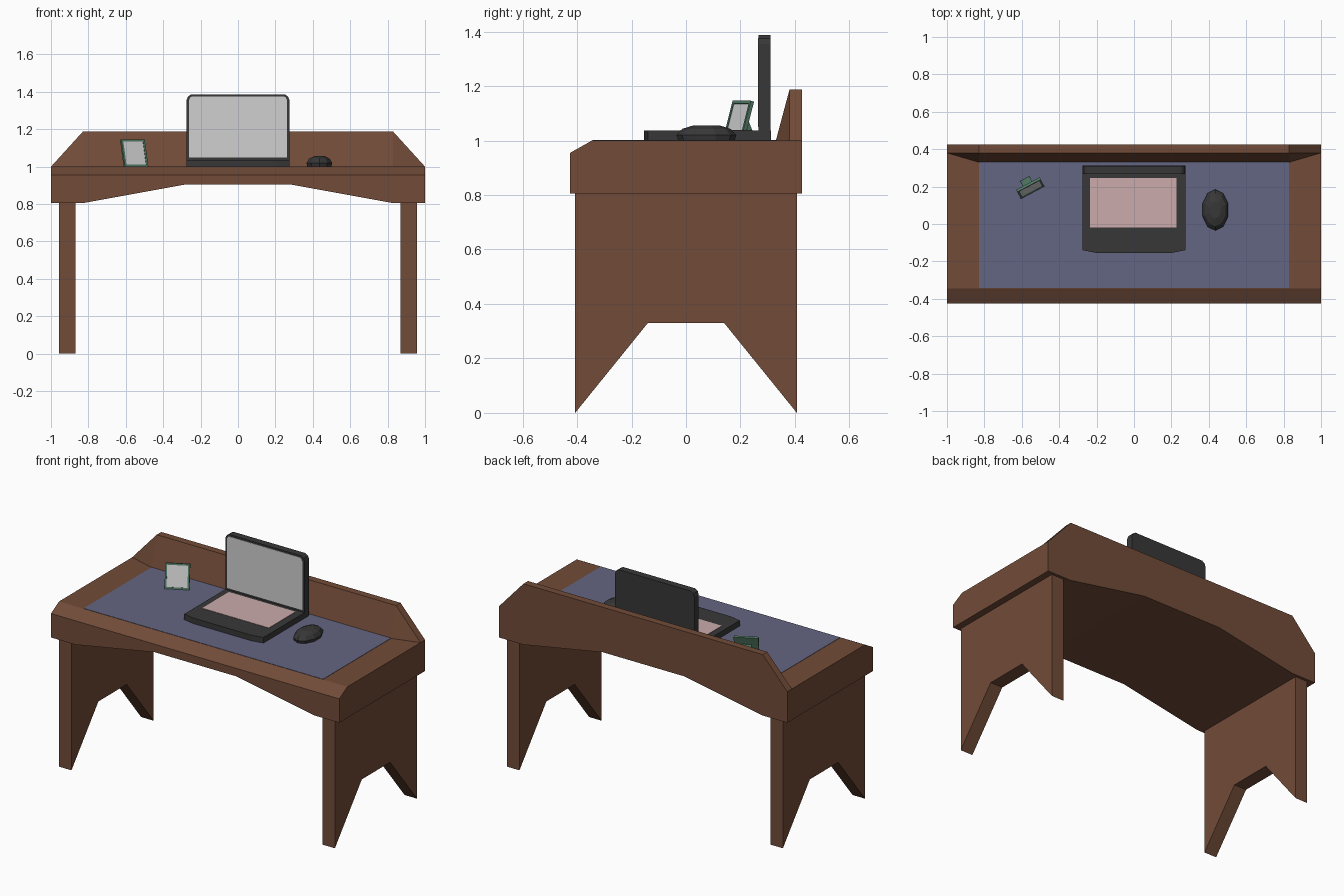
import bpy, bmesh
from math import radians, sin, cos, pi
from mathutils import Matrix, Vector

if "Cube" in bpy.data.objects:
    bpy.data.objects.remove(bpy.data.objects["Cube"], do_unlink=True)


def material(name, r, g, b):
    m = bpy.data.materials.new(name)
    m.use_nodes = True
    m.diffuse_color = (r, g, b, 1)
    m.node_tree.nodes["Principled BSDF"].inputs["Base Color"].default_value = (r, g, b, 1)
    return m


WOOD = material("brown wood", 0.17, 0.072, 0.04)
BLUE = material("blue desk pad", 0.127, 0.133, 0.225)
DARK = material("dark plastic", 0.038, 0.039, 0.038)
PINK = material("pink keys", 0.6, 0.41, 0.41)
GREY = material("pale screen", 0.63, 0.63, 0.63)
GREEN = material("green frame", 0.08, 0.19, 0.125)


def finish(name, bm, mat, matrix=None):
    bmesh.ops.recalc_face_normals(bm, faces=bm.faces)
    mesh = bpy.data.meshes.new(name)
    bm.to_mesh(mesh)
    bm.free()
    mesh.materials.append(mat)
    ob = bpy.data.objects.new(name, mesh)
    if matrix:
        ob.matrix_world = matrix
    bpy.context.collection.objects.link(ob)
    return ob


def prism(points, axis, lo, hi):
    """Extrude a 2D profile along one axis; the other two axes stay in order."""
    bm = bmesh.new()

    def put(p, d):
        co = list(p)
        co.insert("xyz".index(axis), d)
        return bm.verts.new(co)
    a = [put(p, lo) for p in points]
    b = [put(p, hi) for p in points]
    bm.faces.new(a)
    bm.faces.new(b)
    for i in range(len(a)):
        j = (i + 1) % len(a)
        bm.faces.new((a[i], a[j], b[j], b[i]))
    return bm


def box(x0, x1, y0, y1, z0, z1):
    return prism([(x0, y0), (x1, y0), (x1, y1), (x0, y1)], "z", z0, z1)


def mirrored(half):
    """Complete a right-hand outline across the first axis."""
    return half + [(-x, y) for x, y in reversed(half)]


# Desk top: arched apron with a sloping front edge
bm = prism(mirrored([(0.28, 0.905), (0.83, 0.805), (1, 0.805), (1, 1)]), "y", -0.425, 0.425)
cut = bmesh.ops.bisect_plane(bm, geom=bm.verts[:] + bm.edges[:] + bm.faces[:],
                             plane_co=(0, -0.345, 1), plane_no=(0, -0.045, 0.08),
                             clear_outer=True)
bmesh.ops.edgeloop_fill(bm, edges=[e for e in cut["geom_cut"] if isinstance(e, bmesh.types.BMEdge)])
finish("desk_top", bm, WOOD)
finish("desk_pad", box(-0.83, 0.83, -0.343, 0.335, 0.998, 1.002), BLUE)

# Back board: upright with a leaning front face and clipped corners
bm = bmesh.new()
back = mirrored([(1, 1), (0.83, 1.187)])
rear = [bm.verts.new((x, 0.425, z)) for x, z in back]
front = [bm.verts.new((x, 0.38, z)) for x, z in back]
foot_l, foot_r = [bm.verts.new((x, 0.33, 1)) for x in (0.83, -0.83)]
bm.faces.new(rear)
for i in range(3):
    bm.faces.new((rear[i], rear[i + 1], front[i + 1], front[i]))
bm.faces.new((front[0], front[1], foot_l))
bm.faces.new((front[3], front[2], foot_r))
bm.faces.new((front[1], front[2], foot_r, foot_l))
bm.faces.new((rear[0], front[0], foot_l, foot_r, front[3], rear[3]))
finish("back_board", bm, WOOD)

# Legs: side panels with a notch at the floor
leg = mirrored([(0.14, 0.33), (0.407, 0), (0.407, 0.81)])
finish("left_leg", prism(leg, "x", 0.87, 0.957), WOOD)
finish("right_leg", prism(leg, "x", -0.957, -0.87), WOOD)

# Laptop
base = mirrored([(0.2, -0.155), (0.275, -0.14), (0.275, 0.312)])
finish("laptop_base", prism(base, "z", 1, 1.037), DARK)
finish("laptop_keys", box(-0.235, 0.228, -0.02, 0.245, 1.035, 1.039), PINK)
lid = mirrored([(0.275, 1.03), (0.275, 1.355), (0.268, 1.375), (0.25, 1.387)])
finish("laptop_lid", prism(lid, "y", 0.267, 0.311), DARK)
screen = mirrored([(0.262, 1.05), (0.262, 1.355), (0.257, 1.368), (0.247, 1.376)])
finish("laptop_screen", prism(screen, "y", 0.264, 0.268), GREY)

# Mouse: faceted dome built from stacked rings
bm = bmesh.new()
rings = []
for z, s in ((1, 0.94), (1.02, 1), (1.043, 0.8), (1.056, 0.42)):
    rings.append([bm.verts.new((0.435 + 0.072 * s * sin(k * pi / 5),
                                0.075 + 0.11 * s * cos(k * pi / 5), z)) for k in range(10)])
for lower, upper in zip(rings, rings[1:]):
    for k in range(10):
        j = (k + 1) % 10
        bm.faces.new((lower[k], lower[j], upper[j], upper[k]))
bm.faces.new(rings[0])
bm.faces.new(rings[-1])
finish("mouse", bm, DARK)

# Picture frame: turned and leaning back on a wedge stand
turn = Matrix.Translation((-0.542, 0.168, 1.002)) @ Matrix.Rotation(radians(28), 4, "Z")
lean = turn @ Matrix.Rotation(radians(-16), 4, "X")
W, H, B = 0.071, 0.15, 0.011
finish("frame_back", box(-W, W, 0.006, 0.014, 0, H), GREEN, lean)
finish("frame_photo", box(-W + B, W - B, 0.003, 0.007, B, H - B), GREY, lean)
for side, x in (("left", W - B), ("right", -W)):
    finish("frame_" + side, box(x, x + B, 0, 0.014, 0, H), GREEN, lean)
for side, z in (("bottom", 0), ("top", H - B)):
    finish("frame_" + side, box(B - W, W - B, 0, 0.014, z, z + B), GREEN, lean)
finish("frame_stand", prism([(0.02, 0), (0.085, 0), (0.085, 0.008), (0.045, 0.095)],
                            "x", -0.03, 0.025), GREEN, turn)
